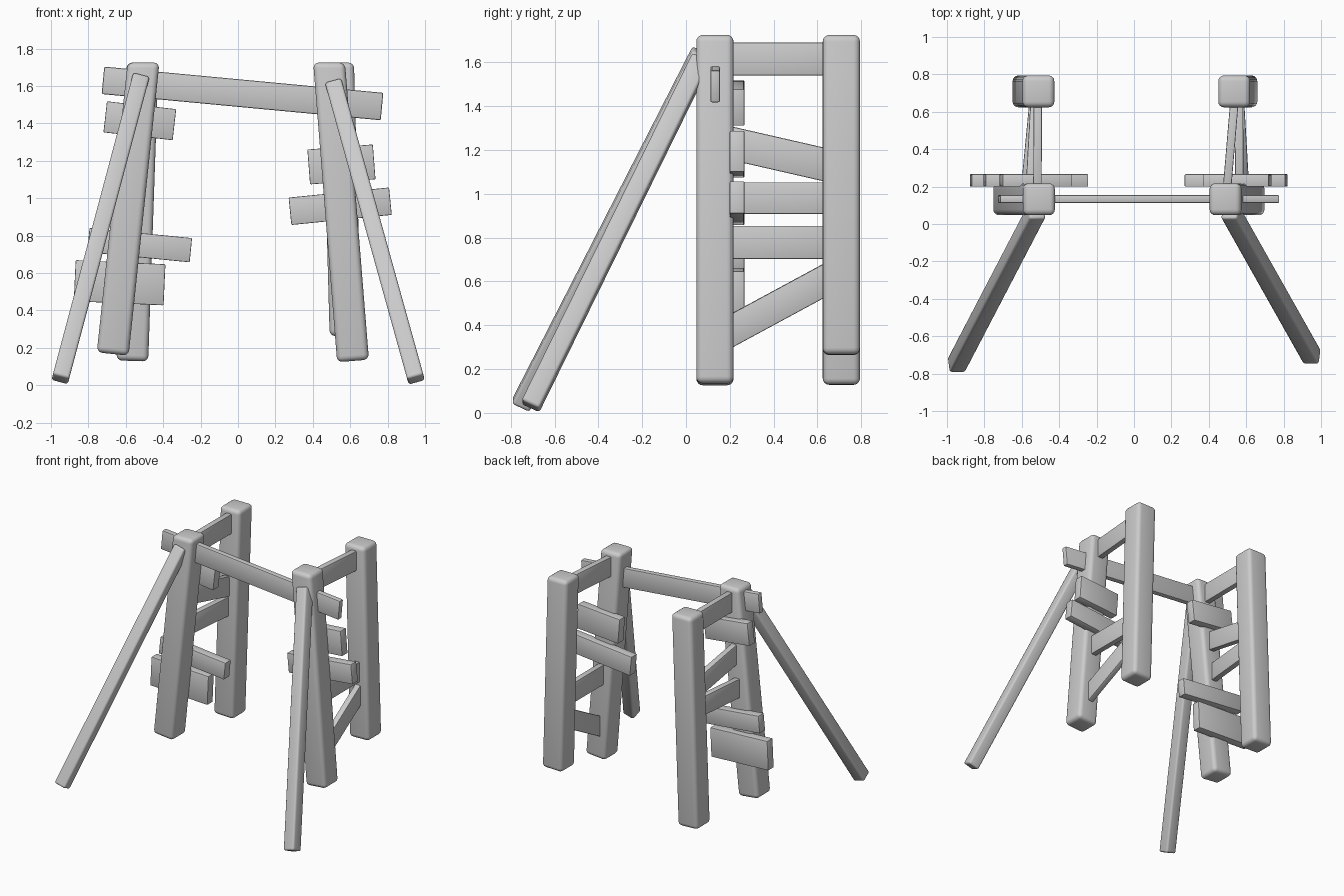
import bpy
from mathutils import Vector

if "Cube" in bpy.data.objects:
    bpy.data.objects.remove(bpy.data.objects["Cube"])

Y, Z = Vector((0, 1, 0)), Vector((0, 0, 1))
FACES = [(3, 2, 1, 0), (4, 5, 6, 7), (0, 1, 5, 4), (1, 2, 6, 5), (2, 3, 7, 6), (3, 0, 4, 7)]


def solid(name, verts, bevel, segments):
    """Eight-cornered block with softened edges."""
    me = bpy.data.meshes.new(name)
    me.from_pydata(verts, [], FACES)
    ob = bpy.data.objects.new(name, me)
    bpy.context.collection.objects.link(ob)
    mod = ob.modifiers.new("bevel", "BEVEL")
    mod.width, mod.segments = bevel, segments
    bpy.context.view_layer.objects.active = ob
    bpy.ops.object.select_all(action="DESELECT")
    ob.select_set(True)
    bpy.ops.object.modifier_apply(modifier="bevel")
    bpy.ops.object.shade_smooth_by_angle()
    return ob


def beam(name, p0, p1, w, h, bevel=0.006, segments=2, hint=Z):
    """Box running from p0 to p1, w along (direction x hint), h across."""
    p0, p1 = Vector(p0), Vector(p1)
    d = (p1 - p0).normalized()
    u = d.cross(hint).normalized()
    v = u.cross(d)
    verts = [p + u * (a * w / 2) + v * (b * h / 2)
             for p in (p0, p1) for a, b in ((-1, -1), (1, -1), (1, 1), (-1, 1))]
    return solid(name, verts, bevel, segments)


def post(name, y, x_bot, z_bot, x_top, z_top=1.725, s=0.085):
    """Leaning post: level top, bottom cut square to its axis."""
    lean = (x_top - x_bot) / (z_top - z_bot)
    c = ((-s, -s), (s, -s), (s, s), (-s, s))
    verts = [(x_bot + a, y + b, z_bot - a * lean) for a, b in c]
    verts += [(x_top + a, y + b, z_top) for a, b in c]
    solid(name, verts, 0.03, 4)


# Posts: (y, x_bottom, z_bottom, x_top)
POSTS = {
    "left_front_post": (0.132, -0.67, 0.167, -0.505),
    "right_front_post": (0.132, 0.615, 0.13, 0.487),
    "left_back_post": (0.709, -0.565, 0.13, -0.51),
    "right_back_post": (0.709, 0.575, 0.265, 0.535),
}
for n, p in POSTS.items():
    post(n, *p)


def post_x(name, z):
    _, xb, zb, xt = POSTS[name]
    return xb + (xt - xb) * (z - zb) / (1.725 - zb)


# Side rails joining front and back posts: (side, z at front, z at back, height)
RAILS = [
    ("left", 1.615, 1.615, 0.15), ("right", 1.615, 1.615, 0.15),
    ("left", 1.228, 1.135, 0.15), ("left", 0.98, 0.98, 0.145),
    ("right", 0.778, 0.778, 0.152), ("right", 0.38, 0.60, 0.138),
]
for i, (side, zf, zb, h) in enumerate(RAILS):
    k = (zb - zf) / 0.407
    beam(f"{side}_side_rail_{i}",
         (post_x(side + "_front_post", zf), 0.17, zf - 0.047 * k),
         (post_x(side + "_back_post", zb), 0.67, zb + 0.046 * k), 0.045, h)

# Crossbar piercing both front posts
beam("crossbar", (-0.722, 0.133, 1.63), (0.77, 0.133, 1.49), 0.043, 0.147, 0.008)

# Diagonal struts leaning forward to the ground
for n, a, b in (("left_strut", (-0.95, -0.755, 0.032), (-0.52, 0.07, 1.645)),
                ("right_strut", (0.952, -0.71, 0.03), (0.512, 0.07, 1.615))):
    beam(n, a, b, 0.09, 0.09, 0.014, 3, hint=Y)

# Crooked planks nailed behind the front posts: (x0, z0, x1, z1, height)
PLANKS = [
    (-0.71, 1.435, -0.34, 1.393, 0.167), (-0.80, 0.776, -0.252, 0.722, 0.13),
    (-0.873, 0.559, -0.393, 0.537, 0.22), (0.378, 1.167, 0.728, 1.194, 0.187),
    (0.278, 0.93, 0.815, 0.984, 0.147),
]
for i, (x0, z0, x1, z1, h) in enumerate(PLANKS):
    beam(f"plank_{i}", (x0, 0.233, z0), (x1, 0.233, z1), 0.067, h, 0.005)
